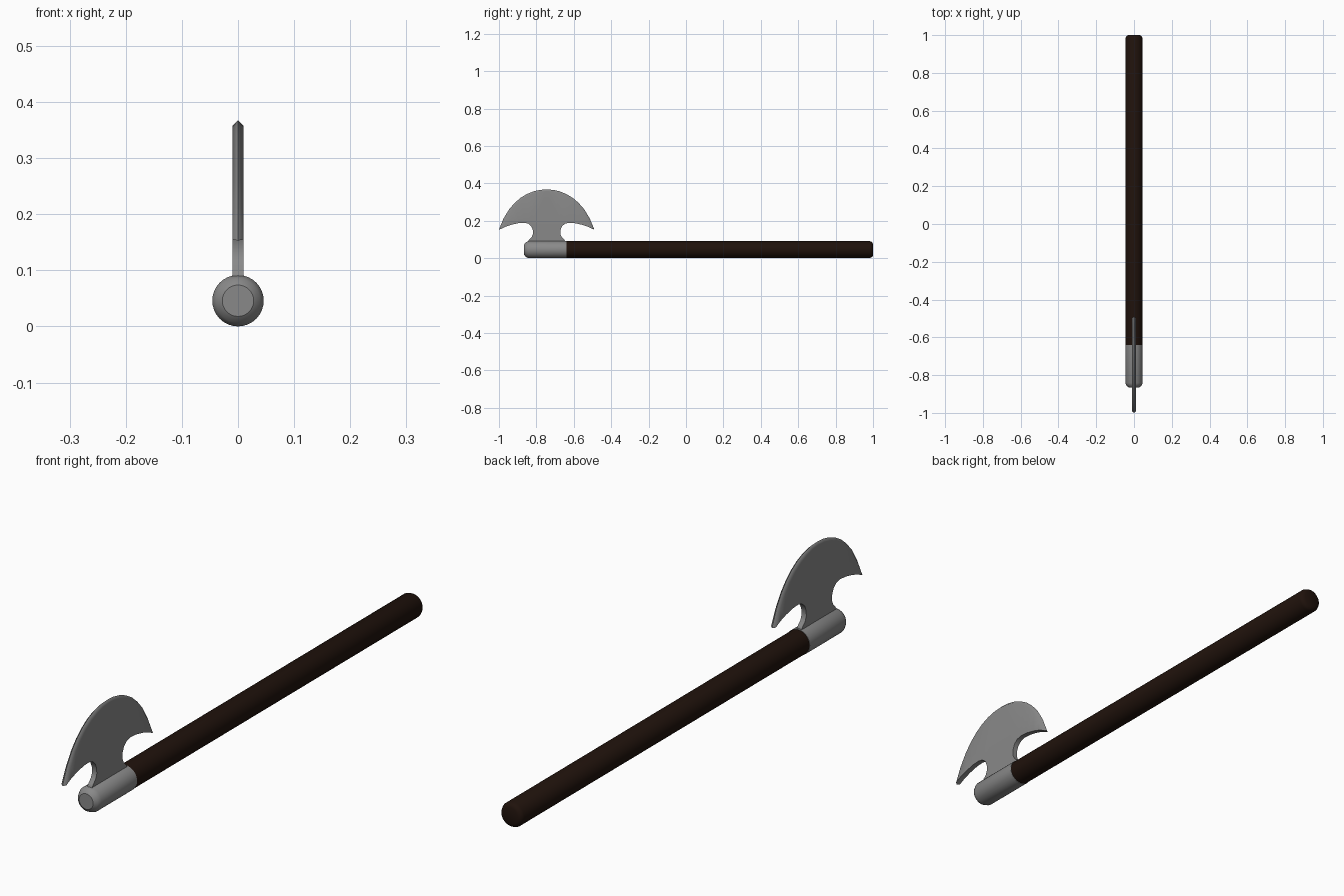
import bpy, bmesh
from math import sin, cos, tau

if "Cube" in bpy.data.objects:
    bpy.data.objects.remove(bpy.data.objects["Cube"])

AXIS_Z = 0.0458   # height of the shaft axis
BLADE_Y = -0.745  # centre line of the blade


def material(name, *rgb):
    mat = bpy.data.materials.new(name)
    mat.diffuse_color = (*rgb, 1)
    mat.use_nodes = True
    mat.node_tree.nodes["Principled BSDF"].inputs["Base Color"].default_value = mat.diffuse_color
    return mat


wood = material("dark_wood", 0.014, 0.006, 0.0035)
metal = material("dark_metal", 0.25, 0.25, 0.25)


def finish(name, bm, mat, angle):
    bmesh.ops.recalc_face_normals(bm, faces=bm.faces)
    mesh = bpy.data.meshes.new(name)
    bm.to_mesh(mesh)
    bm.free()
    mesh.materials.append(mat)
    obj = bpy.data.objects.new(name, mesh)
    bpy.context.collection.objects.link(obj)
    bpy.ops.object.select_all(action='DESELECT')
    obj.select_set(True)
    bpy.context.view_layer.objects.active = obj
    bpy.ops.object.shade_smooth_by_angle(angle=angle)
    return obj


def lathe_y(name, profile, mat, angle, sides=32):
    """Closed solid turned around the shaft axis; profile is (radius, y)."""
    bm = bmesh.new()
    rings = [[bm.verts.new((r * cos(tau * i / sides), y, AXIS_Z + r * sin(tau * i / sides)))
              for i in range(sides)] for r, y in profile]
    for a, b in zip(rings, rings[1:]):
        for i in range(sides):
            j = (i + 1) % sides
            bm.faces.new((a[i], a[j], b[j], b[i]))
    bm.faces.new(rings[0])
    bm.faces.new(rings[-1])
    return finish(name, bm, mat, angle)


# wooden shaft
lathe_y("handle", [(0.043, -0.66), (0.0445, -0.64), (0.0445, 0.985),
                   (0.040, 0.995), (0.030, 1.0)], wood, 0.85)

# metal socket over the front end of the shaft
lathe_y("socket", [(0.028, -0.865), (0.039, -0.857), (0.0458, -0.842),
                   (0.0458, -0.64)], metal, 0.55)

# half outlines of the blade: (distance from centre line, z)
cutting = [(0, 0.367), (0.035, 0.365), (0.07, 0.357), (0.105, 0.343), (0.14, 0.322),
           (0.17, 0.296), (0.2, 0.262), (0.23, 0.213), (0.255, 0.153)]
shoulder = [(0, 0.358), (0.034, 0.356), (0.067, 0.348), (0.101, 0.334), (0.134, 0.313),
            (0.163, 0.288), (0.192, 0.255), (0.222, 0.208), (0.247, 0.155)]
under = [(0.22, 0.168), (0.19, 0.178), (0.15, 0.187), (0.12, 0.189), (0.098, 0.184),
         (0.082, 0.17), (0.074, 0.15), (0.073, 0.13), (0.08, 0.113), (0.093, 0.1),
         (0.1, 0.09), (0.1, 0.06)]


def mirrored(half):
    return [(-u, z) for u, z in half[:0:-1]] + half


# crescent blade: two flat cheeks, square back, ground cutting edge
bm = bmesh.new()
edge_line = mirrored(cutting)
arc = mirrored(shoulder)
outline = arc + under + [(-u, z) for u, z in reversed(under)]
edge = [bm.verts.new((0, BLADE_Y + u, z)) for u, z in edge_line]
cheeks = [[bm.verts.new((x, BLADE_Y + u, z)) for u, z in outline] for x in (-0.0095, 0.0095)]
n, m = len(arc), len(outline)
for side in cheeks:
    bm.faces.new(side)
    for i in range(n - 1):
        bm.faces.new((side[i], side[i + 1], edge[i + 1], edge[i]))
for i in range(n - 1, m):
    j = (i + 1) % m
    bm.faces.new((cheeks[0][i], cheeks[0][j], cheeks[1][j], cheeks[1][i]))
for i in (0, n - 1):
    bm.faces.new((cheeks[0][i], cheeks[1][i], edge[i]))
bm.normal_update()
bmesh.ops.triangulate(bm, faces=[f for f in bm.faces if len(f.verts) > 4])
blade = finish("blade", bm, metal, 1.0)
weighted = blade.modifiers.new("flat_cheeks", 'WEIGHTED_NORMAL')
weighted.keep_sharp = True
